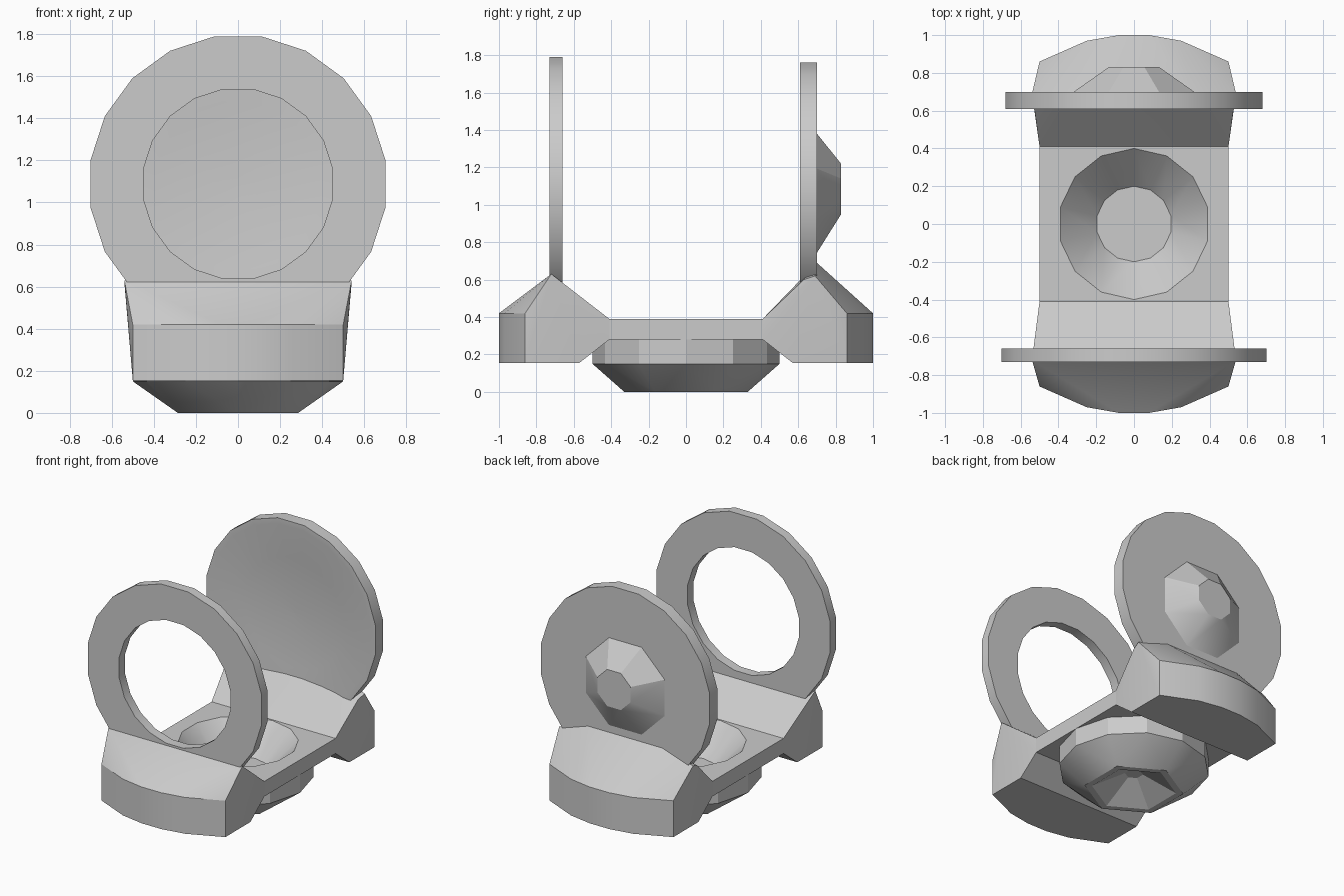
import bpy, bmesh
from math import sin, cos, pi, radians

cube = bpy.data.objects.get("Cube")
if cube:
    bpy.data.objects.remove(cube, do_unlink=True)

grey = bpy.data.materials.new("plain grey")
grey.use_nodes = True
colour = (0.6, 0.6, 0.6, 1)
grey.diffuse_color = colour
grey.node_tree.nodes["Principled BSDF"].inputs["Base Color"].default_value = colour


def finish(name, bm):
    bmesh.ops.recalc_face_normals(bm, faces=bm.faces)
    mesh = bpy.data.meshes.new(name)
    bm.to_mesh(mesh)
    bm.free()
    mesh.materials.append(grey)
    obj = bpy.data.objects.new(name, mesh)
    bpy.context.collection.objects.link(obj)
    return obj


def hull(name, points):
    bm = bmesh.new()
    for p in points:
        bm.verts.new(p)
    res = bmesh.ops.convex_hull(bm, input=bm.verts[:])
    loose = [v for v in bm.verts if not v.link_faces]
    bmesh.ops.delete(bm, geom=loose, context='VERTS')
    bmesh.ops.dissolve_limit(bm, angle_limit=radians(1), verts=bm.verts[:], edges=bm.edges[:])
    return finish(name, bm)


def flat_ring(r, z, n):
    """Level polygon with a corner on the y axis."""
    return [(r * sin(2 * pi * i / n), r * cos(2 * pi * i / n), z) for i in range(n)]


def upright_ring(r, y, cz, n):
    return [(r * sin(2 * pi * (i + .5) / n), y, cz + r * cos(2 * pi * (i + .5) / n))
            for i in range(n)]


def lathe(name, profile, cz, n, closed):
    """Turn a (radius, y) profile about a level axis at height cz."""
    bm = bmesh.new()
    rings = [[bm.verts.new(p) for p in upright_ring(r, y, cz, n)] for r, y in profile]
    pairs = list(zip(rings, rings[1:]))
    if closed:
        pairs.append((rings[-1], rings[0]))
    else:
        bm.faces.new(rings[0])
        bm.faces.new(rings[-1])
    for a, b in pairs:
        for i in range(n):
            j = (i + 1) % n
            bm.faces.new((a[i], a[j], b[j], b[i]))
    return finish(name, bm)


def boolean(obj, other, operation):
    mod = obj.modifiers.new(operation.lower(), 'BOOLEAN')
    mod.operation = operation
    mod.solver = 'EXACT'
    mod.object = other
    bpy.context.view_layer.objects.active = obj
    bpy.ops.object.modifier_apply(modifier=mod.name)
    bpy.data.objects.remove(other, do_unlink=True)


# Bridge slab with the faceted boss below it
bridge = hull("bridge_with_bowl", [(x, y, z) for x in (-.5, .5) for y in (-.42, .42)
                                   for z in (.28, .39)])
boss = hull("boss", flat_ring(.33, 0, 6) + flat_ring(.5, .15, 12) + flat_ring(.5, .3, 12))
boolean(bridge, boss, 'UNION')

# Bowl hollow from above, six-sided pit from below
boolean(bridge, hull("bowl_cutter", flat_ring(.42, .41, 14) + flat_ring(.2, .19, 14)), 'DIFFERENCE')
boolean(bridge, hull("pit_cutter", flat_ring(.3, -.01, 6) + flat_ring(.06, .12, 6)), 'DIFFERENCE')

# End blocks: curved outer wall, top sloping up to the uprights
arc = [(.5, .86), (.25, .97), (.08, 1)]
arc += [(-x, y) for x, y in arc]


def end_block(name, side, ridge):
    pts = [(x, y, z) for x, y in arc for z in (.155, .42)]
    for x in (-.5, .5):
        pts += [(x, .57, .155), (x, .41, .28), (x, .41, .39)]
    for x, y, z in ridge:
        pts += [(x, y, z), (-x, y, z)]
    return hull(name, [(x, y * side, z) for x, y, z in pts])


parts = [bridge,
         end_block("front_block", -1, [(.54, .72, .63), (.53, .67, .58)]),
         end_block("back_block", 1, [(.54, .69, .62), (.3, .7, .69), (.53, .63, .6)])]

# Uprights: open ring at the front, dished disc with a knob at the back
parts.append(lathe("front_ring", [(.71, -.73), (.71, -.66), (.455, -.66), (.455, -.73)],
                   1.088, 20, True))
parts.append(lathe("back_disc", [(.001, .65), (.4, .645), (.65, .61), (.69, .61), (.69, .7), (.001, .7)],
                   1.08, 20, False))
parts.append(hull("back_knob", upright_ring(.36, .69, 1.06, 8) + upright_ring(.145, .83, 1.085, 8)))

# Smooth gentle curves, keep hard edges
bpy.ops.object.select_all(action='DESELECT')
for obj in parts:
    obj.select_set(True)
bpy.context.view_layer.objects.active = parts[0]
bpy.ops.object.shade_smooth_by_angle(angle=radians(25))
